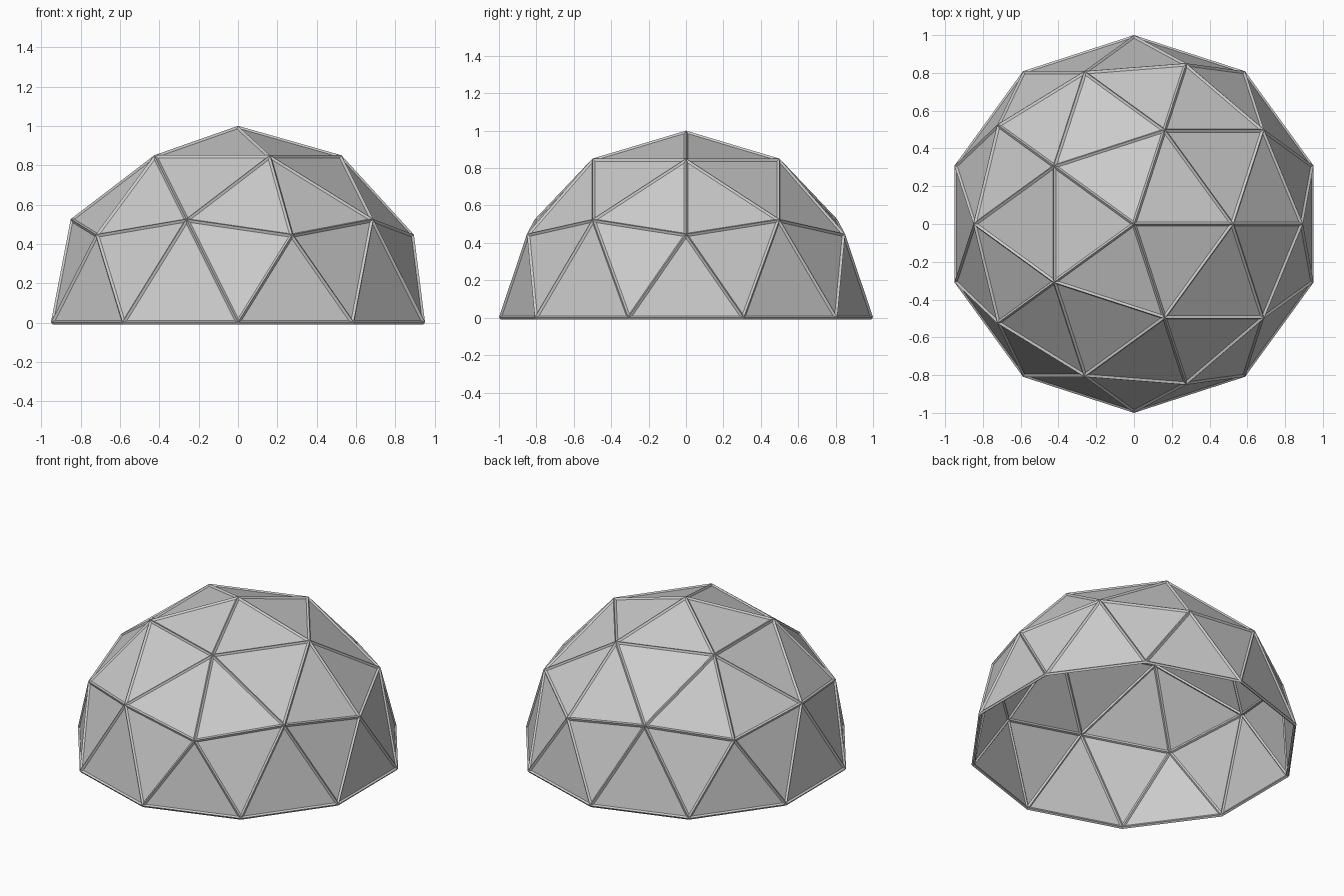
import bpy
import bmesh

if "Cube" in bpy.data.objects:
    bpy.data.objects.remove(bpy.data.objects["Cube"])

STRUT = 0.02          # strut thickness
RADIUS = 1 - STRUT / 2


def half_geodesic(name):
    """Upper half of a two-frequency icosahedral sphere, open at the base."""
    bm = bmesh.new()
    bmesh.ops.create_icosphere(bm, subdivisions=2, radius=RADIUS)
    lower = [v for v in bm.verts if v.co.z < -0.01]
    bmesh.ops.delete(bm, geom=lower, context='VERTS')
    for v in bm.verts:
        if v.co.z < 0.01:
            v.co.z = 0.0
    bmesh.ops.recalc_face_normals(bm, faces=bm.faces)
    mesh = bpy.data.meshes.new(name)
    bm.to_mesh(mesh)
    bm.free()
    obj = bpy.data.objects.new(name, mesh)
    bpy.context.collection.objects.link(obj)
    return obj


# Flat triangular cladding
half_geodesic("dome_panels")

# Struts along every panel edge, including the base ring
frame = half_geodesic("dome_frame")
wire = frame.modifiers.new("struts", 'WIREFRAME')
wire.thickness = STRUT
wire.offset = 0
wire.use_even_offset = True
wire.use_boundary = True
wire.use_replace = True
